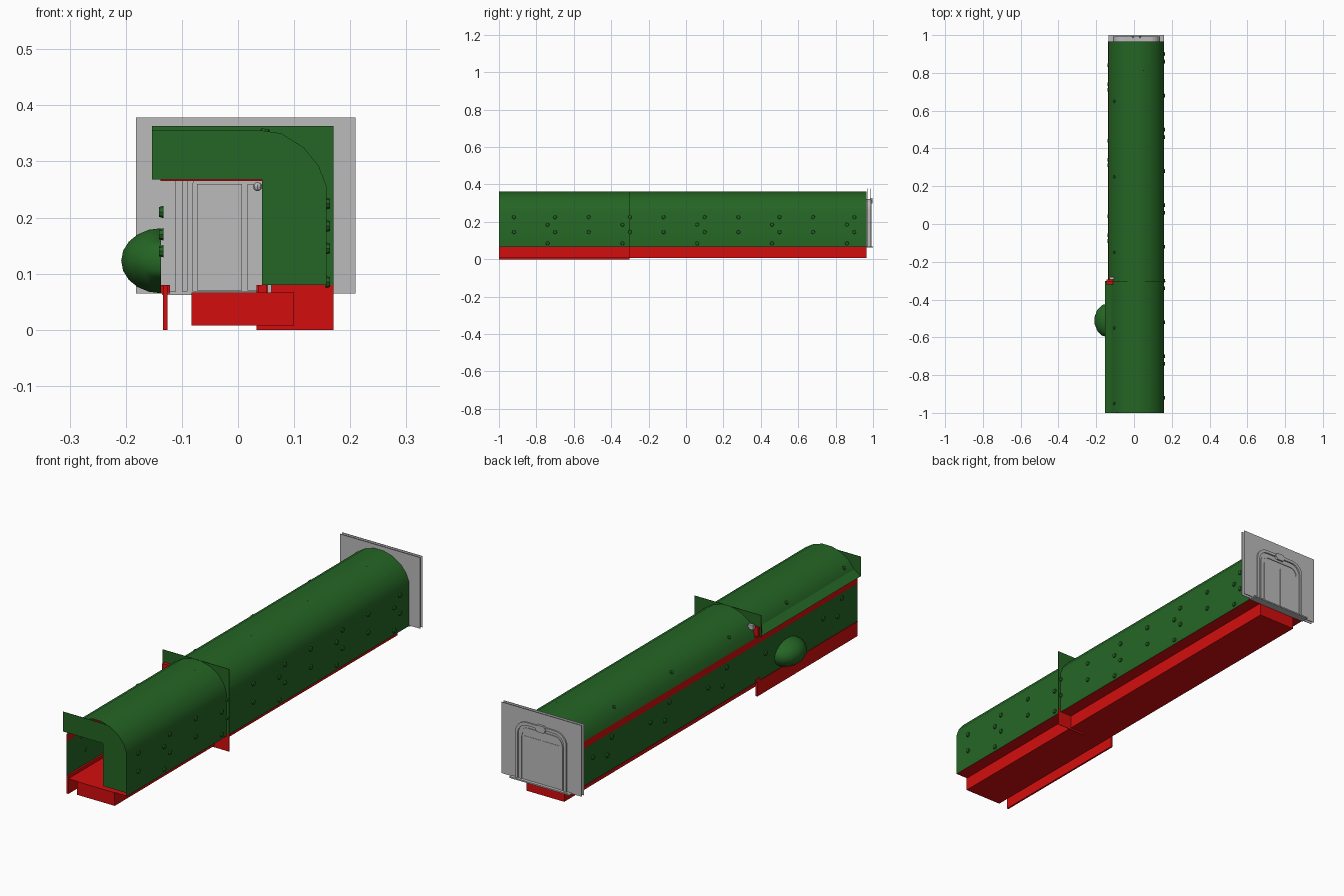
import bpy, bmesh, math
from mathutils import Matrix, Vector

if "Cube" in bpy.data.objects:
    bpy.data.objects.remove(bpy.data.objects["Cube"])


def material(name, rgb):
    m = bpy.data.materials.new(name)
    m.diffuse_color = (*rgb, 1)
    m.use_nodes = True
    m.node_tree.nodes["Principled BSDF"].inputs["Base Color"].default_value = m.diffuse_color
    return m


GREEN = material("dark_green", (0.018, 0.13, 0.018))
RED = material("bright_red", (0.65, 0.004, 0.004))
GREY = material("light_grey", (0.5, 0.5, 0.5))


def finish(name, bm, mat, smooth=False):
    bmesh.ops.recalc_face_normals(bm, faces=bm.faces)
    me = bpy.data.meshes.new(name)
    bm.to_mesh(me)
    bm.free()
    me.materials.append(mat)
    ob = bpy.data.objects.new(name, me)
    bpy.context.collection.objects.link(ob)
    if smooth:
        bpy.context.view_layer.objects.active = ob
        ob.select_set(True)
        bpy.ops.object.shade_smooth_by_angle(angle=math.radians(42))
        ob.select_set(False)
    return ob


def sheet(name, pts, y0, y1, mat, smooth=False):
    """Open x-z profile swept along y."""
    bm = bmesh.new()
    a = [bm.verts.new((x, y0, z)) for x, z in pts]
    b = [bm.verts.new((x, y1, z)) for x, z in pts]
    for i in range(len(pts) - 1):
        bm.faces.new((a[i], a[i + 1], b[i + 1], b[i]))
    return finish(name, bm, mat, smooth)


def panel(name, pts, y0, y1, mat):
    """Closed x-z outline extruded along y."""
    bm = bmesh.new()
    f = bm.faces.new([bm.verts.new((x, y0, z)) for x, z in pts])
    r = bmesh.ops.extrude_face_region(bm, geom=[f])
    bmesh.ops.translate(bm, vec=(0, y1 - y0, 0),
                        verts=[v for v in r["geom"] if isinstance(v, bmesh.types.BMVert)])
    return finish(name, bm, mat)


def box(name, x0, x1, y0, y1, z0, z1, mat):
    return panel(name, [(x0, z0), (x1, z0), (x1, z1), (x0, z1)], y0, y1, mat)


CX, BACK, MID = 0.012, 0.965, -0.305

# arched roof and side walls
half = [(0.146, 0.255), (0.132, 0.292), (0.105, 0.325), (0.065, 0.35), (0.022, 0.362)]
right_roof = [(CX + w, z) for w, z in half]
roof = right_roof + [(CX - w, z) for w, z in reversed(half)]
sheet("arched_roof_and_right_wall", [(0.158, 0.065)] + roof, -1, BACK, GREEN, True)
sheet("left_wall", [(-0.135, 0.065), (-0.135, 0.232)], -1, BACK, GREEN)
sheet("left_wall_red_band", [(-0.134, 0.23), (-0.134, 0.262)], -1, BACK, RED)
sheet("left_eave", [(-0.12, 0.292), (-0.153, 0.27)], -1, MID, GREEN)

# front end panel, with opening on the left
panel("front_panel", [(-0.153, 0.268), (-0.153, 0.355), (0.043, 0.355)]
      + right_roof[::-1][1:] + [(0.158, 0.08), (0.043, 0.08), (0.043, 0.268)],
      -1.0, -0.998, GREEN)

# dividing panel partway along
panel("middle_panel", [(-0.153, 0.268), (-0.153, 0.363), (0.17, 0.363), (0.17, 0.08),
                       (0.043, 0.08), (0.043, 0.268)], MID, MID + 0.002, GREEN)
box("middle_panel_base", 0.033, 0.17, MID, MID + 0.002, 0, 0.08, RED)
box("opening_lintel", -0.138, 0.062, MID - 0.015, MID + 0.015, 0.265, 0.27, RED)
for i, x in enumerate((-0.13, 0.043)):
    box(f"opening_foot_{i}", x - 0.007, x + 0.009, MID - 0.015, MID + 0.015, 0.065, 0.08, RED)
box("eave_clip", -0.145, -0.112, MID - 0.015, MID + 0.01, 0.268, 0.31, RED)
box("latch", -0.13, -0.105, MID + 0.012, MID + 0.025, 0.3, 0.32, GREY)
box("front_latch", 0.053, 0.06, MID - 0.02, MID - 0.005, 0.063, 0.08, GREY)
bm = bmesh.new()
bmesh.ops.create_uvsphere(bm, u_segments=8, v_segments=6, radius=0.008,
                          matrix=Matrix.Translation((0.035, MID - 0.008, 0.255)))
finish("opening_knob", bm, GREY)

# floor, trough below it and side fin
sheet("floor", [(-0.137, 0.067), (0.158, 0.067)], -1, BACK, RED)
sheet("floor_trough", [(-0.083, 0.066), (-0.083, 0.008), (0.1, 0.008), (0.1, 0.066)],
      -1, BACK, RED)
for i, y in enumerate((-1.0, 0.84, BACK - 0.002)):
    box(f"trough_bulkhead_{i}", -0.083, 0.1, y, y + 0.002, 0.008, 0.066, RED)
box("left_fin", -0.134, -0.126, -1, MID, 0, 0.08, RED)

# bulge on the left wall
bm = bmesh.new()
bmesh.ops.create_uvsphere(bm, u_segments=14, v_segments=10, radius=1)
bmesh.ops.bisect_plane(bm, geom=bm.verts[:] + bm.edges[:] + bm.faces[:],
                       plane_co=(0, 0, 0), plane_no=(1, 0, 0), clear_outer=True)
bmesh.ops.transform(bm, matrix=Matrix.Translation((-0.137, -0.51, 0.123))
                    @ Matrix.Diagonal((0.073, 0.09, 0.058, 1)), verts=bm.verts)
finish("wall_bulge", bm, GREEN, True)

# bolts repeating along walls and roof
bm = bmesh.new()


def bolt(p, n, r=0.011):
    rot = Vector(n).to_track_quat("Z", "Y").to_matrix().to_4x4()
    bmesh.ops.create_cone(bm, cap_ends=True, segments=8, radius1=r, radius2=r * 0.8,
                          depth=0.008, matrix=Matrix.Translation(p) @ rot)


for k in range(5):
    s = -0.4 * k
    for y, zs in ((0.9, (0.225, 0.145)), (0.86, (0.185, 0.085)), (0.68, (0.225, 0.145))):
        for z in zs:
            bolt((0.16, y + s, z), (1, 0, 0))
    for y, z in ((0.84, 0.17), (0.74, 0.14), (0.71, 0.21)):
        if abs(y + s + 0.51) > 0.1:
            bolt((-0.137, y + s, z), (-1, 0, 0))
    bolt((0.048, 0.82 + s, 0.354), (0.2, 0, 1), 0.009)
    bolt((-0.105, 0.65 + s, 0.312), (-0.75, 0, 0.66), 0.009)
finish("bolts", bm, GREEN)

# end wall of two thin plates
for i, y in enumerate((0.968, 0.984)):
    box(f"end_plate_{i}", -0.182, 0.209, y, y + 0.002, 0.065, 0.378, GREY)
box("door_sill", -0.135, 0.16, BACK, 1.0, 0.062, 0.068, GREY)


def arch(w, top, r):
    """Round-shouldered door outline from left foot to right foot."""
    c = CX + 0.0015
    arc = [math.radians(a) for a in range(0, 91, 15)]
    left = [(c - w + r - r * math.cos(a), top - r + r * math.sin(a)) for a in arc]
    return [(c - w, 0.068)] + left + [(2 * c - x, z) for x, z in reversed(left)] \
        + [(c + w, 0.068)]


def arch_ring(name, outer, inner, y0, y1):
    panel(name, outer + inner[::-1], y0, y1, GREY)


# arched door frame and double door
arch_ring("door_frame_outer", arch(0.125, 0.323, 0.055), arch(0.112, 0.31, 0.045), 0.964, 0.992)
arch_ring("door_frame_inner", arch(0.104, 0.298, 0.04), arch(0.094, 0.288, 0.032), 0.964, 0.989)
for i, s in enumerate((-1, 1)):
    xs = sorted((CX + s * 0.005, CX + s * 0.085))
    box(f"door_leaf_{i}", *xs, 0.965, 0.9875, 0.07, 0.26, GREY)
panel("door_top_catch", [(CX - 0.025, 0.315), (CX - 0.015, 0.298), (CX + 0.018, 0.298),
                         (CX + 0.028, 0.315), (CX + 0.018, 0.328), (CX - 0.015, 0.328)],
      0.985, 0.996, GREY)
